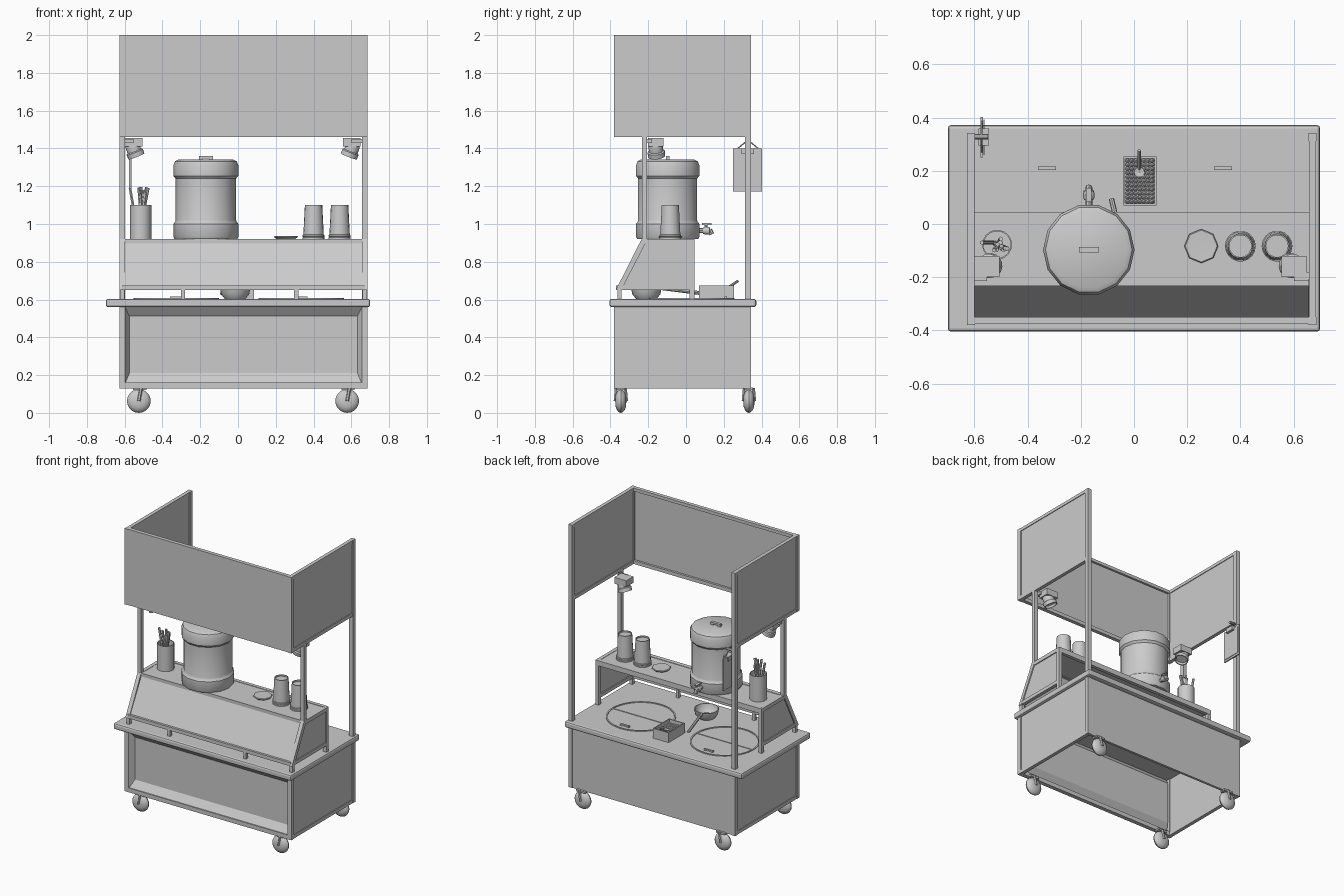
import bpy, bmesh, math, random
from mathutils import Vector, Matrix

if "Cube" in bpy.data.objects:
    bpy.data.objects.remove(bpy.data.objects["Cube"])

random.seed(4)


def finish(name, bm, smooth=False):
    bmesh.ops.recalc_face_normals(bm, faces=bm.faces)
    me = bpy.data.meshes.new(name)
    bm.to_mesh(me)
    bm.free()
    ob = bpy.data.objects.new(name, me)
    bpy.context.collection.objects.link(ob)
    if smooth:
        bpy.ops.object.select_all(action='DESELECT')
        ob.select_set(True)
        bpy.context.view_layer.objects.active = ob
        bpy.ops.object.shade_smooth_by_angle(angle=math.radians(35))
    return ob


def box(name, x0, x1, y0, y1, z0, z1):
    bm = bmesh.new()
    m = Matrix.Translation(((x0 + x1) / 2, (y0 + y1) / 2, (z0 + z1) / 2)) @ Matrix.Diagonal((x1 - x0, y1 - y0, z1 - z0, 1))
    bmesh.ops.create_cube(bm, size=1, matrix=m)
    return finish(name, bm)


def post(name, x, y, z0, z1, w=0.03):
    return box(name, x - w / 2, x + w / 2, y - w / 2, y + w / 2, z0, z1)


def aim(axis):
    return Vector(axis).to_track_quat('Z', 'Y').to_matrix().to_4x4()


def lathe(name, profile, at, n=16, axis=(0, 0, 1)):
    """Spin (radius, height) points around an axis."""
    bm = bmesh.new()
    vs = [bm.verts.new((r, 0, h)) for r, h in profile]
    es = [bm.edges.new(p) for p in zip(vs, vs[1:])]
    bmesh.ops.spin(bm, geom=vs + es, cent=(0, 0, 0), axis=(0, 0, 1), angle=2 * math.pi, steps=n)
    bmesh.ops.remove_doubles(bm, verts=bm.verts, dist=1e-5)
    bm.transform(Matrix.Translation(at) @ aim(axis))
    return finish(name, bm, True)


def rod(name, p, q, r, n=8):
    d = Vector(q) - Vector(p)
    return lathe(name, [(0, 0), (r, 0), (r, d.length), (0, d.length)], p, n, d)


def prism(name, pts, x0, x1):
    """Extrude a (y, z) outline along x."""
    bm = bmesh.new()
    f = bm.faces.new([bm.verts.new((x0, y, z)) for y, z in pts])
    g = bmesh.ops.extrude_face_region(bm, geom=[f])['geom']
    bmesh.ops.translate(bm, verts=[v for v in g if isinstance(v, bmesh.types.BMVert)], vec=(x1 - x0, 0, 0))
    return finish(name, bm)


def handle(name, x, y, z, w, h, t=0.012):
    for s in (-1, 1):
        post(name + "_leg", x + s * (w - t) / 2, y, z, z + h, t)
    box(name + "_grip", x - w / 2, x + w / 2, y - t / 2, y + t / 2, z + h - t * .6, z + h)


XL, XR, YF, YB = -0.613, 0.671, -0.365, 0.328   # frame post centres
H = 0.015
TOP = 0.604

# Counter top with softened corners
c = box("counter_top", -0.70, 0.70, -0.405, 0.372, 0.56, TOP)
bv = c.modifiers.new("round", 'BEVEL')
bv.width, bv.segments = 0.012, 2

# Base frame, side and back panels (bottom is open)
for x, side in ((XL, "left"), (XR, "right")):
    post(side + "_front_base_post", x, YF, 0.13, 0.56)
    post(side + "_back_post", x, YB, 0.13, 2.0)
    box(side + "_base_rail", x - .013, x + .013, YF + H, YB - H, 0.13, 0.155)
    box(side + "_base_panel", x - .008, x + .008, YF + H, YB - H, 0.15, 0.56)
box("back_base_panel", XL + H, XR - H, YB - .005, YB + .012, 0.13, 0.56)
box("front_base_rail", XL + H, XR - H, YF - H, YF + H, 0.13, 0.16)

# Recessed front panel with sloped borders
bm = bmesh.new()
outer = [(XL + H, .155), (XR - H, .155), (XR - H, .56), (XL + H, .56)]
inner = [(-.575, .21), (.632, .21), (.632, .512), (-.575, .512)]
o = [bm.verts.new((x, -.376, z)) for x, z in outer]
i = [bm.verts.new((x, -.338, z)) for x, z in inner]
bm.faces.new(i)
for k in range(4):
    bm.faces.new((o[k], o[(k + 1) % 4], i[(k + 1) % 4], i[k]))
finish("front_base_panel", bm)

# Casters
for x in (-.525, .578):
    for y in (-.345, .333):
        lathe("caster_wheel", [(0, -.029), (.03, -.028), (.049, -.02), (.06, -.009), (.063, 0),
                               (.06, .009), (.049, .02), (.03, .028), (0, .029)], (x, y, .063), 20, (0, 1, 0))
        for s in (-1, 1):
            rod("caster_fork", (x, y + s * .03, .063), (x + .012, y + s * .024, .13), .009, 6)
        box("caster_plate", x - .03, x + .04, y - .022, y + .022, .122, .135)

# Upper sign box: front and two sides, open at the back
for x, side in ((XL, "left"), (XR, "right")):
    post(side + "_upper_front_post", x, YF, 1.46, 2.0)
    for z0, z1 in ((1.46, 1.485), (1.978, 2.0)):
        box(side + "_sign_rail", x - .013, x + .013, YF + H, YB - H, z0, z1)
    box(side + "_sign_panel", x - .008, x + .008, YF + H, YB - H, 1.48, 1.985)
    post(side + "_middle_post", x, -.22, 0.9, 1.47, 0.028)
for z0, z1 in ((1.46, 1.485), (1.978, 2.0)):
    box("front_sign_rail", XL + H, XR - H, YF - .012, YF + .015, z0, z1)
box("front_sign_panel", XL + H, XR - H, YF - .012, YF, 1.47, 1.99)

# Raised shelf with slanted front
box("shelf_top", XL, XR, -.225, .042, 0.895, 0.918)
box("shelf_back_rail", XL, XR, .02, .045, 0.885, 0.921)
box("shelf_front_rail", XL, XR, -.233, -.203, 0.893, 0.921)
box("shelf_lower_rail", XL, XR, -.37, -.343, 0.65, 0.675)
prism("shelf_slanted_panel", [(-.362, .66), (-.348, .66), (-.212, .91), (-.226, .91)], XL + .01, XR - .01)
for x, side in ((XL, "left"), (XR, "right")):
    prism(side + "_shelf_side", [(-.35, .66), (.03, .66), (.03, .91), (-.215, .91)], x - .006, x + .006)
    prism(side + "_shelf_sloped_leg", [(-.372, .65), (-.343, .65), (-.203, .92), (-.235, .92)], x - .014, x + .014)
    box(side + "_shelf_side_bottom_rail", x - .013, x + .013, -.35, .04, .65, .675)
    box(side + "_shelf_side_top_rail", x - .013, x + .013, -.225, .04, .893, .92)
    post(side + "_shelf_back_leg", x, .031, TOP, .92, .026)
for x in (XL, -.292, .308, XR):
    post("shelf_foot", x, -.352, .6, .66, .022)

# Split round lids with handles
for x in (-.327, .334):
    lathe("lid_ring", [(.216, 0), (.216, .005), (.226, .005), (.226, 0)], (x, .03, TOP), 40)
    box("lid_split", x - .218, x + .218, .026, .034, TOP, TOP + .004)
    handle("lid_handle", x, .21, TOP, .068, .012, .014)

# Drink dispenser with lid, handle and tap
cx, cy = -.17, -.097
lathe("dispenser_body", [(0, 0), (.165, 0), (.172, .012), (.172, .08), (.163, .092), (.16, .1),
                         (.16, .32), (.172, .335), (.172, .39), (.163, .412), (.145, .421), (0, .421)],
      (cx, cy, .92), 14)
handle("dispenser_handle", cx, cy, 1.335, .075, .025, .02)
rod("tap_pipe", (cx, .05, .965), (cx, .115, .965), .013)
lathe("tap_body", [(0, 0), (.017, 0), (.022, .012), (.02, .035), (0, .04)], (cx, .09, .965), 10, (0, 1, 0))
rod("tap_spout", (cx, .125, .97), (cx, .137, .945), .013)
rod("tap_lever", (cx, .105, .975), (cx, .105, 1.0), .008)
box("tap_lever_top", cx - .01, cx + .01, .085, .135, .996, 1.004)

# Upside-down cup stacks and a small dish
for x in (.4, .538):
    lathe("cup_stack", [(.05, 0), (.058, 0), (.058, .009), (.055, .011), (.058, .013), (.058, .022),
                        (.054, .024), (.046, .18), (.041, .18), (.041, .17), (0, .17)], (x, -.083, .92), 18)
lathe("small_dish", [(0, 0), (.05, 0), (.064, .012), (.06, .016), (0, .014)], (.253, -.083, .92), 8)

# Straw holder with straws
lathe("straw_holder", [(0, 0), (.056, 0), (.056, .18), (.051, .18), (.051, .02), (0, .02)], (-.515, -.078, .92), 18)
for k in range(14):
    a, r = random.uniform(0, 6.28), random.uniform(.005, .035)
    dx, dy = math.cos(a) * r, math.sin(a) * r
    rod("straw", (-.515 - dx * .4, -.078 - dy * .4, .945),
        (-.505 + dx * 1.1, -.078 + dy * 1.1, random.uniform(1.15, 1.2)), .008, 6)
rod("leaning_straw", (-.53, -.07, .95), (-.572, -.07, 1.19), .008, 6)

# Spotlights aimed inward
for x, s in ((-.553, 1), (.602, -1)):
    box("lamp_mount", x - .047, x + .047, -.2, -.12, 1.41, 1.455)
    lathe("lamp_head", [(0, 0), (.032, 0), (.038, .015), (.038, .045), (.046, .05), (.046, .075), (.04, .075),
                        (.036, .06), (0, .06)], (x - s * .012, -.163, 1.428), 16, (s * .35, .1, -.9))
    box("lamp_arm", min(x, x - s * .06), max(x, x - s * .06), -.215, -.18, 1.43, 1.45)

# Clipboard hung on the left back post
box("clipboard", -.578, -.568, .25, .403, 1.172, 1.4)
box("clipboard_paper", -.567, -.563, .26, .393, 1.185, 1.385)
box("clipboard_clip", -.585, -.545, .295, .36, 1.37, 1.4)
for s in (-1, 1):
    rod("clipboard_cord", (-.573, .328 + s * .06, 1.395), (-.573, .328, 1.445), .004, 6)
rod("clipboard_hook", (XL, .328, 1.44), (-.55, .328, 1.44), .01)

# Small pan under the shelf
lathe("pan", [(0, 0), (.055, 0), (.075, .025), (.081, .062), (.076, .062), (.069, .027), (.05, .008), (0, .008)],
      (-.015, -.21, TOP), 16)
rod("pan_handle", (-.032, -.13, .66), (-.085, .095, .632), .01)

# Topping tray with beads and spoon
x0, x1, y0, y1 = -.04, .084, .07, .253
box("tray_base", x0, x1, y0, y1, TOP, TOP + .008)
for a, b, p, q in ((x0, x0 + .007, y0, y1), (x1 - .007, x1, y0, y1), (x0, x1, y0, y0 + .007), (x0, x1, y1 - .007, y1)):
    box("tray_wall", a, b, p, q, TOP, .674)
box("tray_filling", x0 + .006, x1 - .006, y0 + .006, y1 - .006, TOP, .642)
bm = bmesh.new()
for u in range(7):
    for v in range(11):
        at = (x0 + .016 + u * .0153, y0 + .015 + v * .0153, .645 + random.uniform(-.003, .003))
        bmesh.ops.create_icosphere(bm, subdivisions=1, radius=.0095, matrix=Matrix.Translation(at))
finish("topping_beads", bm, False)
rod("spoon_handle", (.02, .2, .648), (.02, .277, .7), .007)
lathe("spoon_bowl", [(0, 0), (.014, .003), (.02, .012), (0, .008)], (.02, .195, .648), 10)
